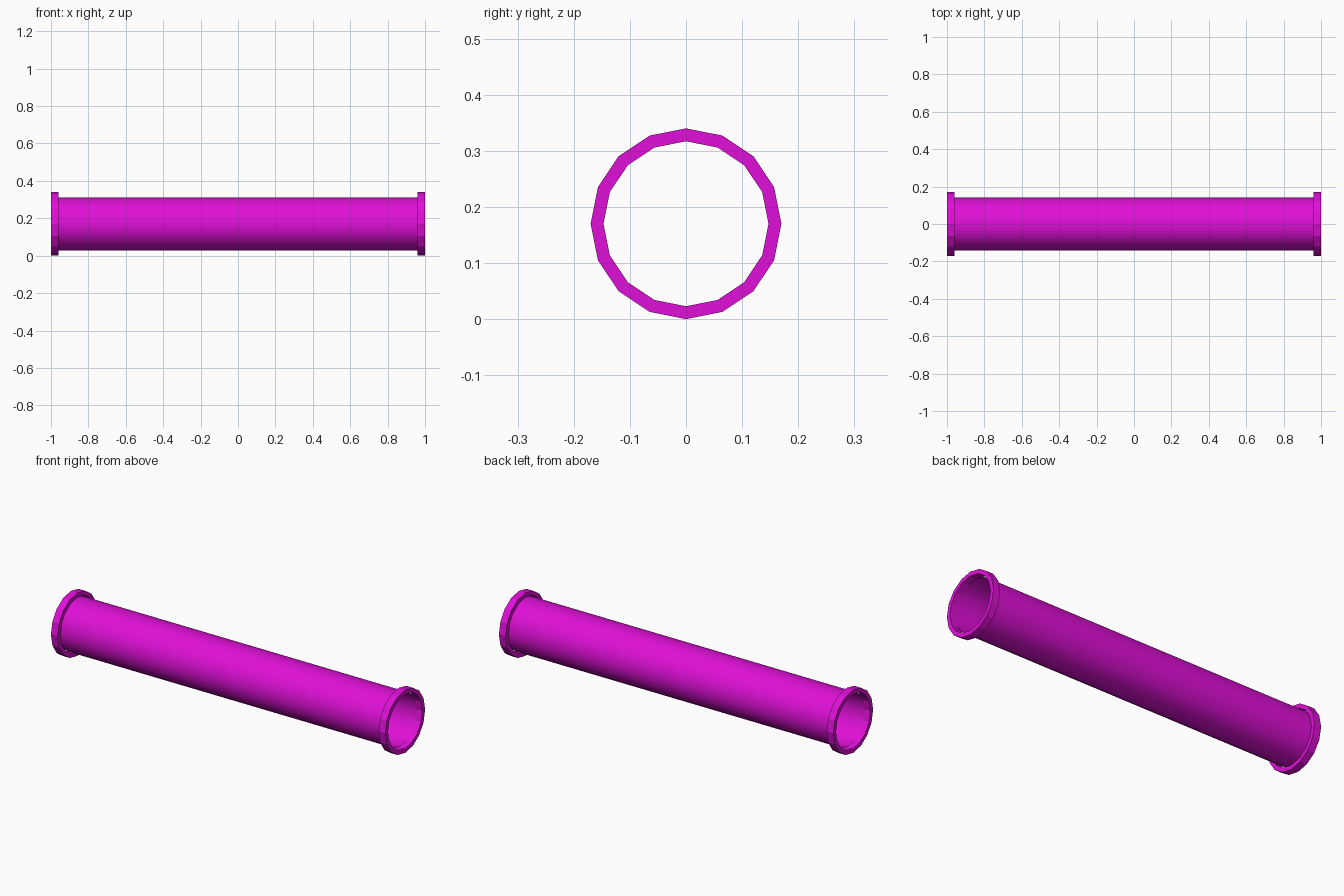
import bpy, bmesh, math

if "Cube" in bpy.data.objects:
    bpy.data.objects.remove(bpy.data.objects["Cube"])

SIDES, AXIS_Z = 16, 0.17
mat = bpy.data.materials.new("magenta")
mat.diffuse_color = (0.74, 0.005, 0.68, 1)
mat.use_nodes = True
mat.node_tree.nodes["Principled BSDF"].inputs["Base Color"].default_value = mat.diffuse_color


def revolve(name, profile, closed, smooth):
    """Revolve (x, radius) points about the pipe axis."""
    bm = bmesh.new()
    rings = []
    for x, r in profile:
        angles = [2 * math.pi * i / SIDES for i in range(SIDES)]
        rings.append([bm.verts.new((x, r * math.cos(a), r * math.sin(a))) for a in angles])
    pairs = list(zip(rings, rings[1:]))
    if closed:
        pairs.append((rings[-1], rings[0]))
    for a, b in pairs:
        for i in range(SIDES):
            j = (i + 1) % SIDES
            f = bm.faces.new((a[i], a[j], b[j], b[i]))
            f.smooth = smooth
    bmesh.ops.recalc_face_normals(bm, faces=bm.faces)
    mesh = bpy.data.meshes.new(name)
    bm.to_mesh(mesh)
    bm.free()
    mesh.materials.append(mat)
    obj = bpy.data.objects.new(name, mesh)
    obj.location.z = AXIS_Z
    bpy.context.collection.objects.link(obj)
    return obj


# Open thin-walled tube
revolve("pipe_tube", [(-0.97, 0.142), (0.97, 0.142)], False, True)

# Flat-faced collar at each end
for side, name in ((-1, "left_collar"), (1, "right_collar")):
    a, b = side * 0.96, side * 1.0
    revolve(name, [(a, 0.147), (a, 0.17), (b, 0.17), (b, 0.147)], True, False)
